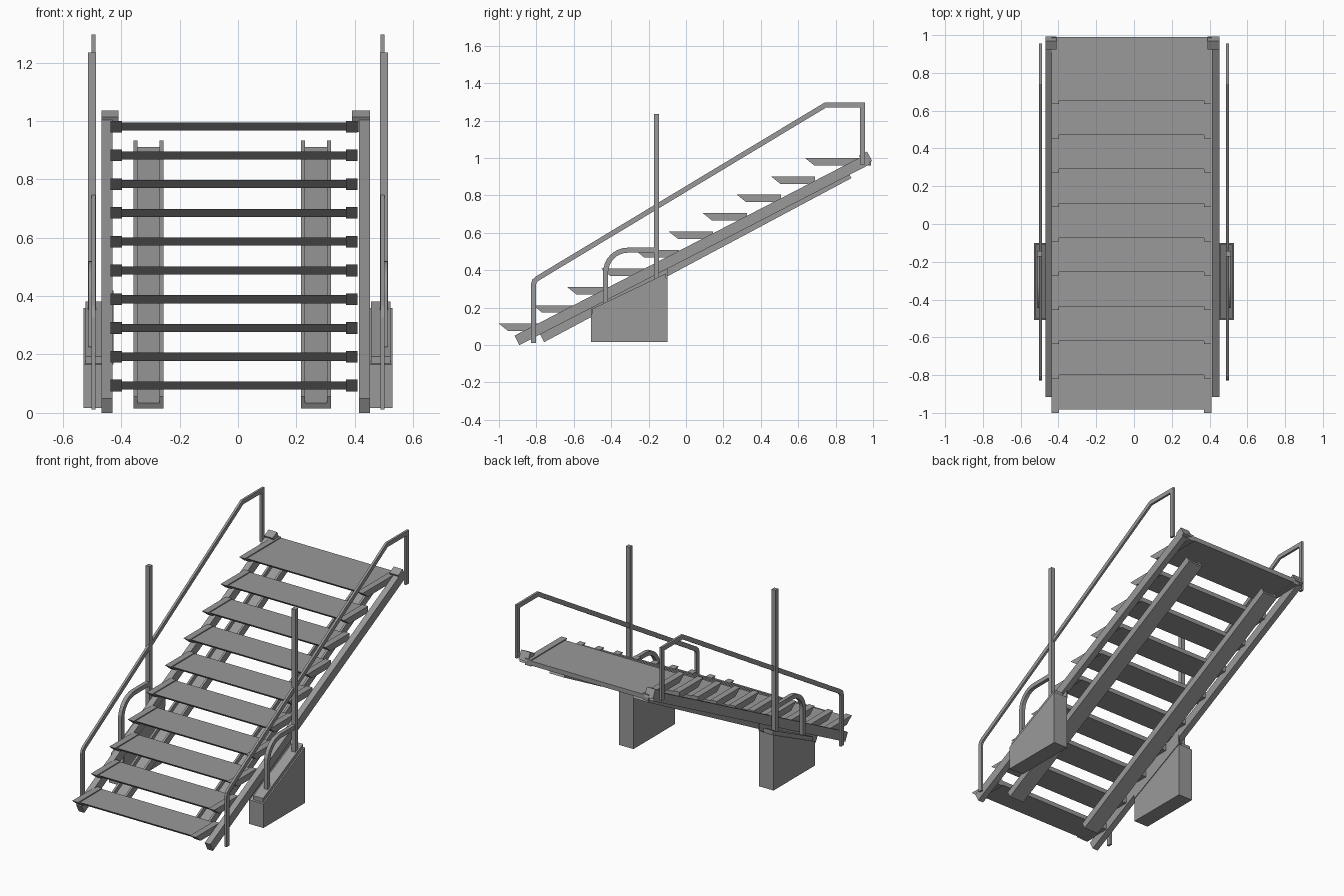
import bpy, bmesh, math
from mathutils import Vector

cube = bpy.data.objects.get("Cube")
if cube:
    bpy.data.objects.remove(cube, do_unlink=True)

grey = bpy.data.materials.new("plain grey metal")
grey.use_nodes = True
GREY = (0.32, 0.32, 0.32, 1)
grey.diffuse_color = GREY
grey.node_tree.nodes["Principled BSDF"].inputs["Base Color"].default_value = GREY


def extrude(name, profile, x0, x1):
    """Solid made by sweeping a (y, z) profile from x0 to x1."""
    bm = bmesh.new()
    face = bm.faces.new([bm.verts.new((x0, y, z)) for y, z in profile])
    new = bmesh.ops.extrude_face_region(bm, geom=[face])["geom"]
    bmesh.ops.translate(bm, vec=(x1 - x0, 0, 0),
                        verts=[v for v in new if isinstance(v, bmesh.types.BMVert)])
    bmesh.ops.recalc_face_normals(bm, faces=bm.faces)
    mesh = bpy.data.meshes.new(name)
    bm.to_mesh(mesh)
    bm.free()
    mesh.materials.append(grey)
    obj = bpy.data.objects.new(name, mesh)
    bpy.context.collection.objects.link(obj)
    return obj


def strip(path, width):
    """Outline of a bar of constant width along a (y, z) path, mitred."""
    pts = [Vector(p) for p in path]
    left, right = [], []
    for i, p in enumerate(pts):
        a = (p - pts[i - 1]).normalized() if i else None
        b = (pts[i + 1] - p).normalized() if i < len(pts) - 1 else None
        a, b = a or b, b or a
        na, nb = Vector((-a.y, a.x)), Vector((-b.y, b.x))
        m = (na + nb).normalized()
        m *= width / 2 / m.dot(na)
        left.append(p + m)
        right.append(p - m)
    return left + right[::-1]


def slab(start, end, thick):
    """Sloped bar outline hanging below the line from start to end."""
    s, e = Vector(start), Vector(end)
    d = (e - s).normalized()
    down = Vector((d.y, -d.x)) * thick
    return [s, e, e + down, s + down]


# Treads with slightly larger end caps; the last one is the deep landing
RUN, RISE, COUNT = 0.1817, 0.0985, 10
XR, XL, CAP = -0.437, 0.41, 0.04
for i in range(COUNT):
    y, z = -1 + RUN * i, 0.114 + RISE * i
    back = 0.99 if i == COUNT - 1 else y + 0.235
    cap = [(y, z), (back, z), (back, z - 0.04), (y + 0.05, z - 0.04)]
    board = [(y + 0.018, z - 0.006), (back, z - 0.006),
             (back, z - 0.034), (y + 0.053, z - 0.034)]
    extrude(f"tread_{i + 1}", board, XR + CAP, XL - CAP)
    extrude(f"tread_cap_right_{i + 1}", cap, XR, XR + CAP)
    extrude(f"tread_cap_left_{i + 1}", cap, XL - CAP, XL)

# Outer stringers and their top end brackets
stringer = slab((-0.917, 0.05), (0.96, 1.018), 0.057)
bracket = slab((0.925, 1.013), (0.968, 1.035), 0.057)
for side, x0, x1, inner in (("right", -0.468, -0.43, -0.41), ("left", 0.414, 0.452, 0.39)):
    extrude(f"stringer_{side}", stringer, x0, x1)
    extrude(f"stringer_bracket_{side}", bracket, inner, x0 if side == "right" else x1)

# Inner channel beams, open upward
lo, hi = (-0.78, 0.056), (0.863, 0.933)
flange = slab(lo, hi, 0.046)
web = [flange[i].lerp(flange[3 - i], 0.55) for i in (0, 1)] + flange[2:]
for side, x0 in (("right", -0.358), ("left", 0.216)):
    extrude(f"beam_web_{side}", web, x0 + 0.013, x0 + 0.089)
    extrude(f"beam_flange_a_{side}", flange, x0, x0 + 0.013)
    extrude(f"beam_flange_b_{side}", flange, x0 + 0.089, x0 + 0.102)

# Profiles of the side fittings
rail = strip([(-0.815, 0.012), (-0.815, 0.325), (-0.81, 0.342), (-0.796, 0.355),
              (0.745, 1.283), (0.943, 1.283), (0.943, 0.965)], 0.027)
arc = [(-0.31 - 0.12 * math.cos(t * math.pi / 16), 0.387 + 0.12 * math.sin(t * math.pi / 16))
       for t in range(9)]
loop = strip([(-0.43, 0.225)] + arc + [(-0.16, 0.507)], 0.027)
post = [(-0.171, 0.345), (-0.144, 0.345), (-0.144, 1.235), (-0.171, 1.235)]
pedestal = [(-0.508, 0.016), (-0.1, 0.016), (-0.1, 0.36), (-0.508, 0.165)]
plate = [(-0.5, 0.168), (-0.108, 0.356), (-0.108, 0.382), (-0.5, 0.194)]
lip = [(-0.508, 0.165), (-0.1, 0.36), (-0.1, 0.42), (-0.508, 0.205)]

# Handrails, posts, loops and pedestals, mirrored to both sides
for side, s in (("right", -1), ("left", 1)):
    for name, profile, a, b in (
            ("handrail", rail, 0.488, 0.502),
            ("guard_loop", loop, 0.488, 0.512),
            ("post", post, 0.486, 0.513),
            ("pedestal", pedestal, 0.43, 0.53),
            ("pedestal_plate", plate, 0.456, 0.522),
            ("pedestal_lip", lip, 0.426, 0.434)):
        extrude(f"{name}_{side}", profile, s * a, s * b)
